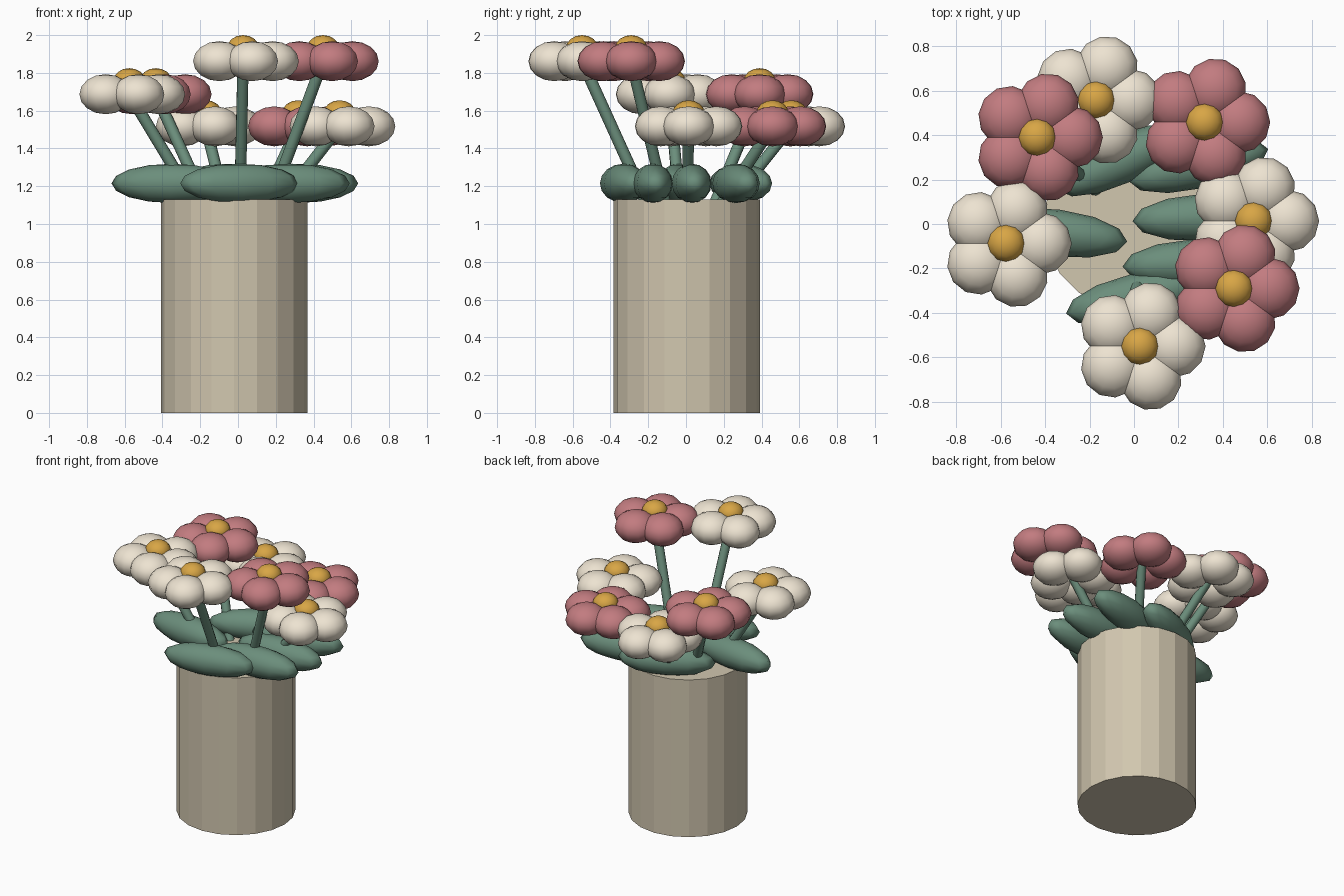
import bpy, bmesh, math
from mathutils import Matrix, Vector

if "Cube" in bpy.data.objects:
    bpy.data.objects.remove(bpy.data.objects["Cube"])


def material(name, rgb):
    m = bpy.data.materials.new(name)
    m.diffuse_color = (*rgb, 1)
    m.use_nodes = True
    m.node_tree.nodes["Principled BSDF"].inputs["Base Color"].default_value = m.diffuse_color
    return m


CREAM = material("cream", (0.85, 0.77, 0.64))
PINK = material("pink", (0.54, 0.20, 0.215))
GREEN = material("green", (0.147, 0.27, 0.20))
GOLD = material("gold", (0.69, 0.38, 0.06))
CLAY = material("clay", (0.64, 0.57, 0.43))


def finish(bm, name, mat, smooth=True):
    me = bpy.data.meshes.new(name)
    for f in bm.faces:
        f.smooth = smooth
    bm.to_mesh(me)
    bm.free()
    me.materials.append(mat)
    ob = bpy.data.objects.new(name, me)
    bpy.context.collection.objects.link(ob)
    return ob


def add_ball(bm, center, radii, turn=0.0):
    mat = (Matrix.Translation(center) @ Matrix.Rotation(turn, 4, 'Z')
           @ Matrix.Diagonal((*radii, 1)))
    bmesh.ops.create_uvsphere(bm, u_segments=12, v_segments=8, radius=1, matrix=mat)


def add_rod(bm, a, b, radius, sides):
    a, b = Vector(a), Vector(b)
    d = b - a
    mat = Matrix.Translation((a + b) / 2) @ d.to_track_quat('Z', 'Y').to_matrix().to_4x4()
    bmesh.ops.create_cone(bm, cap_ends=True, segments=sides, radius1=radius,
                          radius2=radius, depth=d.length, matrix=mat)


# Vase: faceted solid cylinder
bm = bmesh.new()
add_rod(bm, (-0.02, 0.005, 0), (-0.02, 0.005, 1.13), 0.388, 20)
finish(bm, "vase", CLAY, smooth=False)

# Leaves: long ellipsoids around the rim (x, y, turn in degrees)
leaves = [(0.008, -0.33, 13), (0.27, -0.175, 3), (0.315, 0.03, 3),
          (0.29, 0.265, 13), (-0.05, 0.29, 25), (-0.35, -0.04, -7)]
for i, (x, y, turn) in enumerate(leaves):
    bm = bmesh.new()
    add_ball(bm, (x, y, 1.215), (0.322, 0.106, 0.104), math.radians(turn))
    finish(bm, f"leaf_{i + 1}", GREEN)

# Flowers: leaning stem, five round petals, flattened golden heart
flowers = [(0.027, -0.55, 1.862, CREAM), (0.45, -0.29, 1.862, PINK),
           (-0.575, -0.087, 1.687, CREAM), (-0.435, 0.39, 1.687, PINK),
           (-0.17, 0.558, 1.517, CREAM), (0.318, 0.458, 1.517, PINK),
           (0.538, 0.014, 1.517, CREAM)]
for i, (x, y, z, mat) in enumerate(flowers):
    n = i + 1
    bm = bmesh.new()
    add_rod(bm, (0.33 * x, 0.33 * y, 1.05), (x, y, z), 0.031, 10)
    stem = finish(bm, f"stem_{n}", GREEN)
    bpy.context.view_layer.objects.active = stem
    stem.select_set(True)
    bpy.ops.object.shade_smooth_by_angle(angle=math.radians(40))
    stem.select_set(False)

    bm = bmesh.new()
    for k in range(5):
        a = 2 * math.pi * k / 5
        add_ball(bm, (x + 0.155 * math.cos(a), y + 0.155 * math.sin(a), z),
                 (0.14, 0.14, 0.106), a)
    finish(bm, f"petals_{n}", mat)

    bm = bmesh.new()
    add_ball(bm, (x, y, z + 0.07), (0.085, 0.085, 0.068))
    finish(bm, f"flower_heart_{n}", GOLD)
